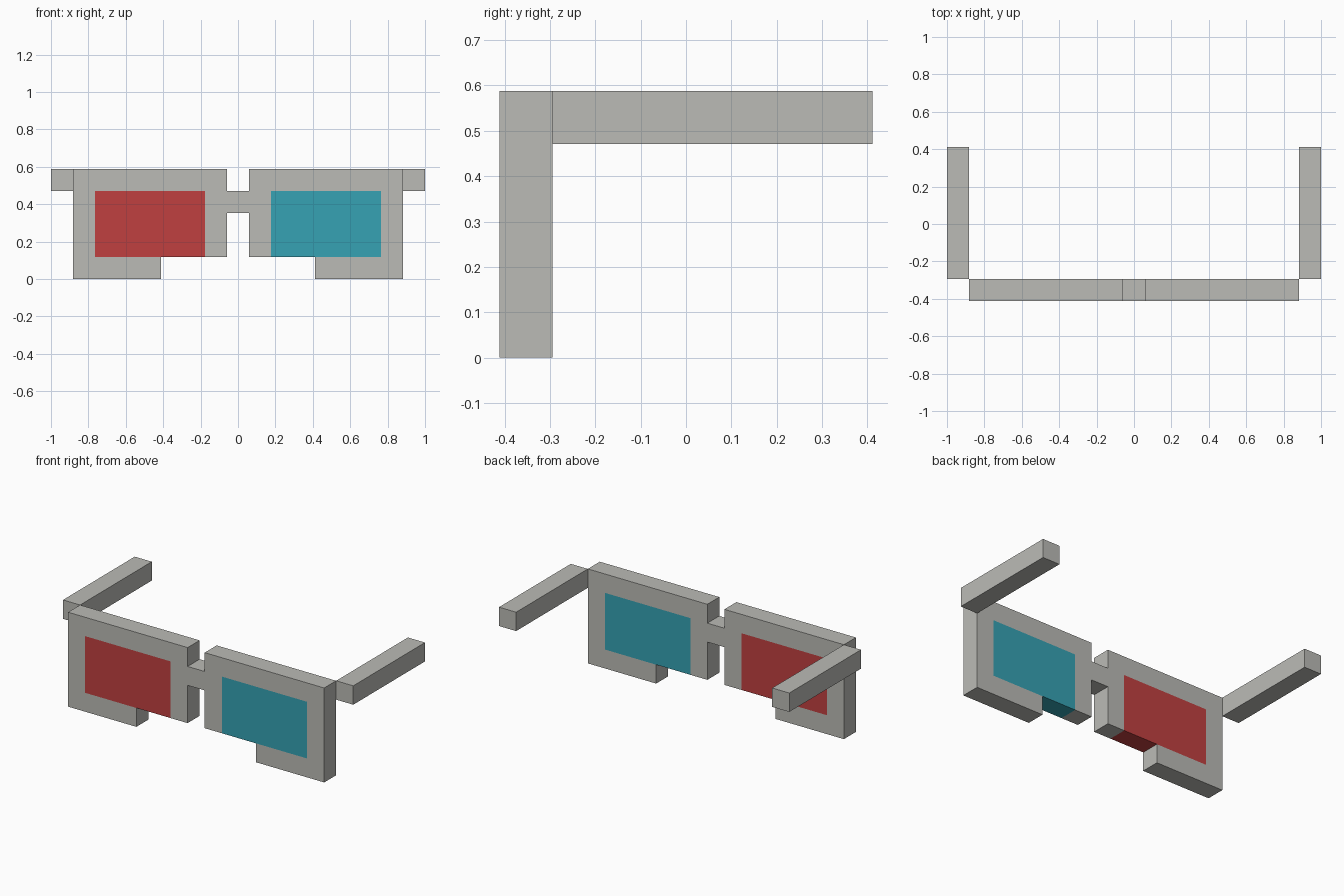
import bpy, bmesh
from mathutils import Vector

if "Cube" in bpy.data.objects:
    bpy.data.objects.remove(bpy.data.objects["Cube"])

U = 1 / 17                      # one block unit
FRONT, BACK, REAR = -7 * U, -5 * U, 7 * U


def material(name, rgb):
    def lin(c):
        c /= 255
        return c / 12.92 if c <= 0.04045 else ((c + 0.055) / 1.055) ** 2.4
    mat = bpy.data.materials.new(name)
    mat.diffuse_color = (*[lin(c) for c in rgb], 1)
    mat.use_nodes = True
    mat.node_tree.nodes["Principled BSDF"].inputs["Base Color"].default_value = mat.diffuse_color
    return mat


grey = material("frame grey", (187, 187, 182))
red = material("lens red", (192, 64, 64))
cyan = material("lens cyan", (54, 162, 180))


def prism(name, outline, y0, y1, mats, paint=None):
    """Extrude an x-z outline (block units) along y; paint edits the mesh."""
    bm = bmesh.new()
    face = bm.faces.new([bm.verts.new((x * U, y0, z * U)) for x, z in outline])
    grown = bmesh.ops.extrude_face_region(bm, geom=[face])["geom"]
    bmesh.ops.translate(bm, vec=(0, y1 - y0, 0),
                        verts=[v for v in grown if isinstance(v, bmesh.types.BMVert)])
    if paint:
        paint(bm)
    bmesh.ops.recalc_face_normals(bm, faces=bm.faces)
    mesh = bpy.data.meshes.new(name)
    bm.to_mesh(mesh)
    bm.free()
    for m in mats:
        mesh.materials.append(m)
    obj = bpy.data.objects.new(name, mesh)
    bpy.context.collection.objects.link(obj)
    return obj


def paint_lenses(bm):
    # Cut along the lens borders, then colour the faces inside them
    cuts = [((x * U, 0, 0), (1, 0, 0)) for x in (-13, -3, 3, 13)]
    cuts += [((0, 0, z * U), (0, 0, 1)) for z in (2, 8)]
    for co, no in cuts:
        bmesh.ops.bisect_plane(bm, geom=bm.verts[:] + bm.edges[:] + bm.faces[:],
                               plane_co=Vector(co), plane_no=Vector(no), dist=1e-5)
    for f in bm.faces:
        c = f.calc_center_median() / U
        if 3 < abs(c.x) < 13 and 1.99 < c.z < 8.01:
            f.material_index = 1 if c.x < 0 else 2


# Front frame: right half of the outline, mirrored to the left
half = [(1, 6), (1, 2), (7, 2), (7, 0), (15, 0), (15, 10), (1, 10), (1, 8)]
outline = half + [(-x, z) for x, z in reversed(half)]
prism("front_frame", outline, FRONT, BACK, [grey, red, cyan], paint_lenses)

# Temple arms
for side, s in (("left", -1), ("right", 1)):
    prism(side + "_arm", [(15 * s, 8), (17 * s, 8), (17 * s, 10), (15 * s, 10)],
          BACK, REAR, [grey])
